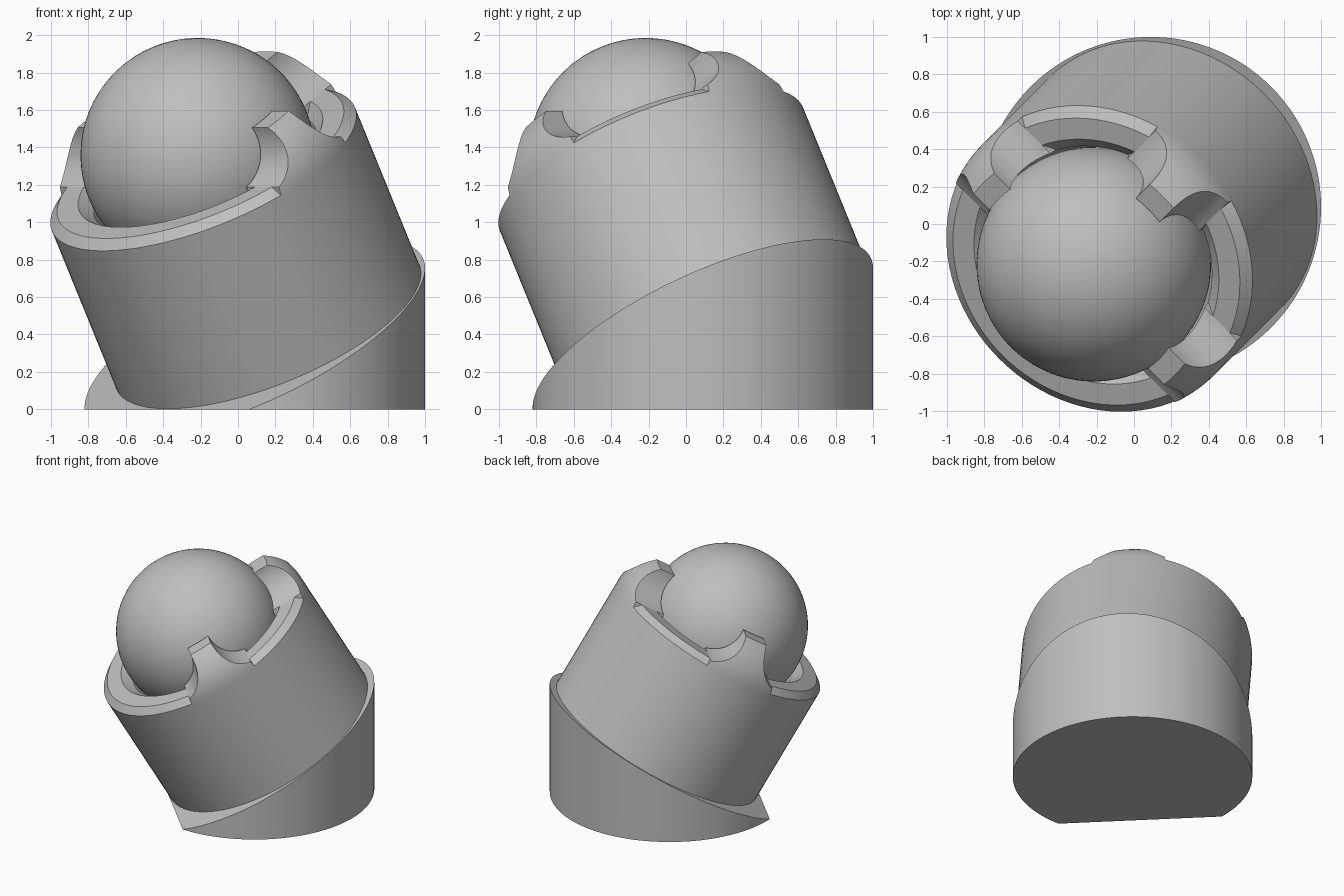
import bpy, bmesh, math
from mathutils import Matrix, Vector

cube = bpy.data.objects.get("Cube")
if cube:
    bpy.data.objects.remove(cube)

# Single grey material
grey = bpy.data.materials.new("plain_grey")
grey.use_nodes = True
COLOUR = (0.52, 0.52, 0.52, 1)
grey.diffuse_color = COLOUR
grey.node_tree.nodes["Principled BSDF"].inputs["Base Color"].default_value = COLOUR

# Tilted frame: origin at the ball centre, local z along the holder axis,
# local x pointing to the high side of the rim
BALL_R, SOCKET_R = 0.627, 0.645
TILT = (Matrix.Translation((-0.215, -0.215, 1.358))
        @ Matrix.Rotation(math.radians(45), 4, 'Z')
        @ Matrix.Rotation(math.radians(-30), 4, 'Y'))
BODY_R, SHOULDER, FLOOR, TOP, BOTTOM = 0.875, -0.085, -0.04, 0.222, -1.06


def finish(name, bm, matrix):
    bmesh.ops.recalc_face_normals(bm, faces=bm.faces[:])
    mesh = bpy.data.meshes.new(name)
    bm.to_mesh(mesh)
    bm.free()
    mesh.materials.append(grey)
    obj = bpy.data.objects.new(name, mesh)
    bpy.context.scene.collection.objects.link(obj)
    obj.matrix_world = matrix
    return obj


def smooth(obj, degrees=25):
    bpy.ops.object.select_all(action='DESELECT')
    obj.select_set(True)
    bpy.context.view_layer.objects.active = obj
    bpy.ops.object.shade_smooth_by_angle(angle=math.radians(degrees))


def lathe(name, profile, steps=96):
    """Closed ring, or solid where the profile meets the axis."""
    bm = bmesh.new()
    verts = [bm.verts.new((r, 0, z)) for r, z in profile]
    edges = [bm.edges.new((verts[i], verts[(i + 1) % len(verts)]))
             for i in range(len(verts))]
    bmesh.ops.spin(bm, geom=verts + edges, cent=(0, 0, 0), axis=(0, 0, 1),
                   angle=math.tau, steps=steps, use_duplicate=False)
    bmesh.ops.remove_doubles(bm, verts=bm.verts[:], dist=1e-5)
    bmesh.ops.dissolve_degenerate(bm, edges=bm.edges[:], dist=1e-6)
    return finish(name, bm, TILT)


def socket(z):
    return math.sqrt(SOCKET_R ** 2 - z ** 2)


# Wedge base: upright cylinder sliced by the holder's bottom plane
bm = bmesh.new()
bmesh.ops.create_cone(bm, cap_ends=True, segments=128, radius1=0.91,
                      radius2=0.91, depth=2,
                      matrix=Matrix.Translation((0.09, 0.09, 1)))
axis = TILT.to_3x3() @ Vector((0, 0, 1))
cut = bmesh.ops.bisect_plane(bm, geom=bm.verts[:] + bm.edges[:] + bm.faces[:],
                             plane_co=TILT @ Vector((0, 0, BOTTOM)),
                             plane_no=axis, clear_outer=True)
rim = [e for e in cut["geom_cut"] if isinstance(e, bmesh.types.BMEdge)]
bmesh.ops.holes_fill(bm, edges=rim, sides=0)
smooth(finish("wedge_base", bm, Matrix.Identity(4)))

# Holder cup with a chamfered rim and a round socket
bowl = [(socket(z), z) for z in (-0.1, -0.2, -0.3, -0.4, -0.5, -0.6)]
smooth(lathe("holder_cup", [(0, BOTTOM), (BODY_R, BOTTOM), (BODY_R, SHOULDER),
                            (0.82, FLOOR), (0.70, FLOOR)] + bowl
             + [(0, -SOCKET_R)]))

# Crown ring: rounded outer shoulder, spherical inside
FILLET = 0.39
N = 10
outer, inner = [], []
for i in range(N + 1):
    z = SHOULDER + (TOP - SHOULDER) * i / N
    outer.append((BODY_R - FILLET + math.sqrt(FILLET ** 2 - (z - SHOULDER) ** 2), z))
    inner.append((socket(z), z))
tabs = lathe("retaining_tabs", outer + inner[::-1])

# Flared tab outline, swept radially in three directions
FLARE, CENTRE_T, CENTRE_Z = 0.28, 0.37, 0.222
side = []
sweep = math.asin((CENTRE_Z - FLOOR) / FLARE)
for i in range(13):
    a = sweep * i / 12
    side.append((CENTRE_T - FLARE * math.cos(a), CENTRE_Z - FLARE * math.sin(a)))
half = [(side[0][0], TOP + 0.1)] + side + [(side[-1][0] + 0.03, SHOULDER - 0.1)]
outline = half + [(-t, z) for t, z in reversed(half)]
bm = bmesh.new()
for k in (-1, 0, 1):
    turn = Matrix.Rotation(k * math.pi / 2, 4, 'Z')
    face = bm.faces.new([bm.verts.new(turn @ Vector((0.5, t, z))) for t, z in outline])
    out = bmesh.ops.extrude_face_region(bm, geom=[face])
    moved = [v for v in out["geom"] if isinstance(v, bmesh.types.BMVert)]
    bmesh.ops.translate(bm, verts=moved, vec=turn @ Vector((0.6, 0, 0)))
cutter = finish("tab_cutter", bm, TILT)
cutter.hide_render = True

bpy.context.view_layer.update()
mod = tabs.modifiers.new("shape", 'BOOLEAN')
mod.operation, mod.solver, mod.object = 'INTERSECT', 'EXACT', cutter
bpy.context.view_layer.objects.active = tabs
bpy.ops.object.modifier_apply(modifier=mod.name)
bpy.data.objects.remove(cutter)
smooth(tabs)

# Ball
bm = bmesh.new()
bmesh.ops.create_uvsphere(bm, u_segments=96, v_segments=48, radius=BALL_R)
smooth(finish("ball", bm, TILT))
